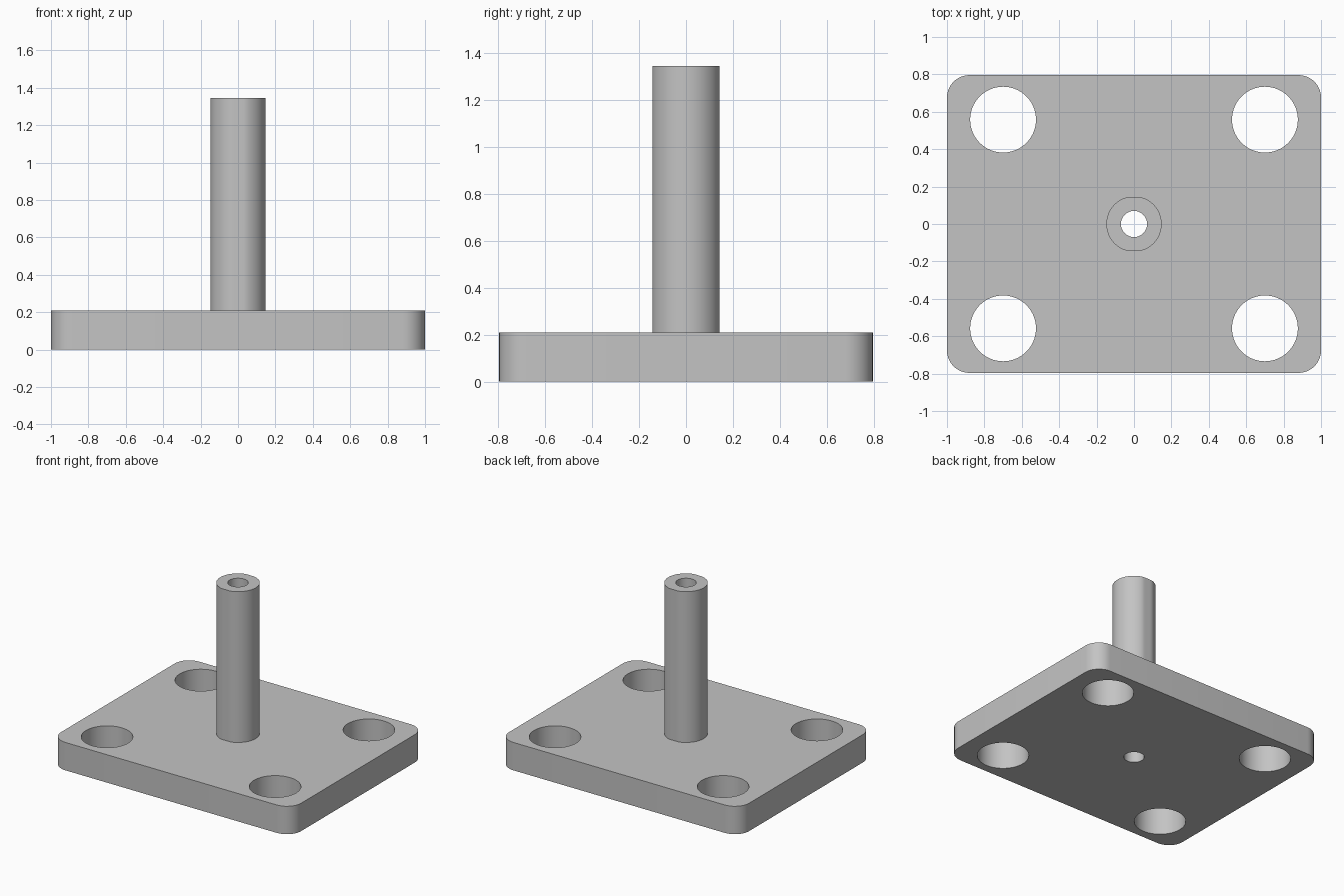
import bpy
from math import sin, cos, pi, radians

cube = bpy.data.objects.get("Cube")
if cube:
    bpy.data.objects.remove(cube, do_unlink=True)

HALF_X, HALF_Y, CORNER = 1.0, 0.796, 0.12
PLATE_TOP, POST_TOP = 0.21, 1.345
BORE = 0.07

grey = bpy.data.materials.new("plain_grey")
grey.use_nodes = True
colour = (0.55, 0.55, 0.55, 1)
grey.diffuse_color = colour
grey.node_tree.nodes["Principled BSDF"].inputs["Base Color"].default_value = colour


def circle(cx, cy, r, n=64, flat=None):
    """Closed circular outline, optionally trimmed to a flat at +-y."""
    pts = []
    for i in range(n):
        a = 2 * pi * i / n
        y = r * sin(a)
        if flat:
            y = max(-flat, min(flat, y))
        pts.append((cx + r * cos(a), cy + y))
    return pts


def rounded_rectangle(hx, hy, r, n=10):
    pts = []
    for k, (sx, sy) in enumerate([(1, 1), (-1, 1), (-1, -1), (1, -1)]):
        for i in range(n + 1):
            a = pi / 2 * (k + i / n)
            pts.append((sx * (hx - r) + r * cos(a), sy * (hy - r) + r * sin(a)))
    return pts


def extruded(name, outlines, z0, z1):
    """Fill the first outline, leave the others as holes, extrude z0..z1."""
    curve = bpy.data.curves.new(name, "CURVE")
    curve.dimensions = "2D"
    curve.fill_mode = "BOTH"
    curve.extrude = (z1 - z0) / 2
    for pts in outlines:
        spline = curve.splines.new("POLY")
        spline.points.add(len(pts) - 1)
        for p, (x, y) in zip(spline.points, pts):
            p.co = (x, y, 0, 1)
        spline.use_cyclic_u = True
    curve.materials.append(grey)
    obj = bpy.data.objects.new(name, curve)
    obj.location.z = (z0 + z1) / 2
    bpy.context.collection.objects.link(obj)
    bpy.ops.object.select_all(action="DESELECT")
    obj.select_set(True)
    bpy.context.view_layer.objects.active = obj
    bpy.ops.object.convert(target="MESH")
    # Weld caps to walls, then smooth the curved walls only
    bpy.ops.object.mode_set(mode="EDIT")
    bpy.ops.mesh.select_all(action="SELECT")
    bpy.ops.mesh.remove_doubles(threshold=0.0001)
    bpy.ops.mesh.normals_make_consistent(inside=False)
    bpy.ops.object.mode_set(mode="OBJECT")
    bpy.ops.object.shade_smooth_by_angle(angle=radians(30))
    return bpy.context.object


# Base plate with four corner holes and the central bore
corner_holes = [circle(sx * 0.7, sy * 0.558, 0.176) for sx in (1, -1) for sy in (1, -1)]
extruded("base_plate",
         [rounded_rectangle(HALF_X, HALF_Y, CORNER), circle(0, 0, BORE)] + corner_holes,
         0, PLATE_TOP)

# Hollow post with two slight flats
extruded("post", [circle(0, 0, 0.148, flat=0.143), circle(0, 0, BORE)],
         PLATE_TOP, POST_TOP)
